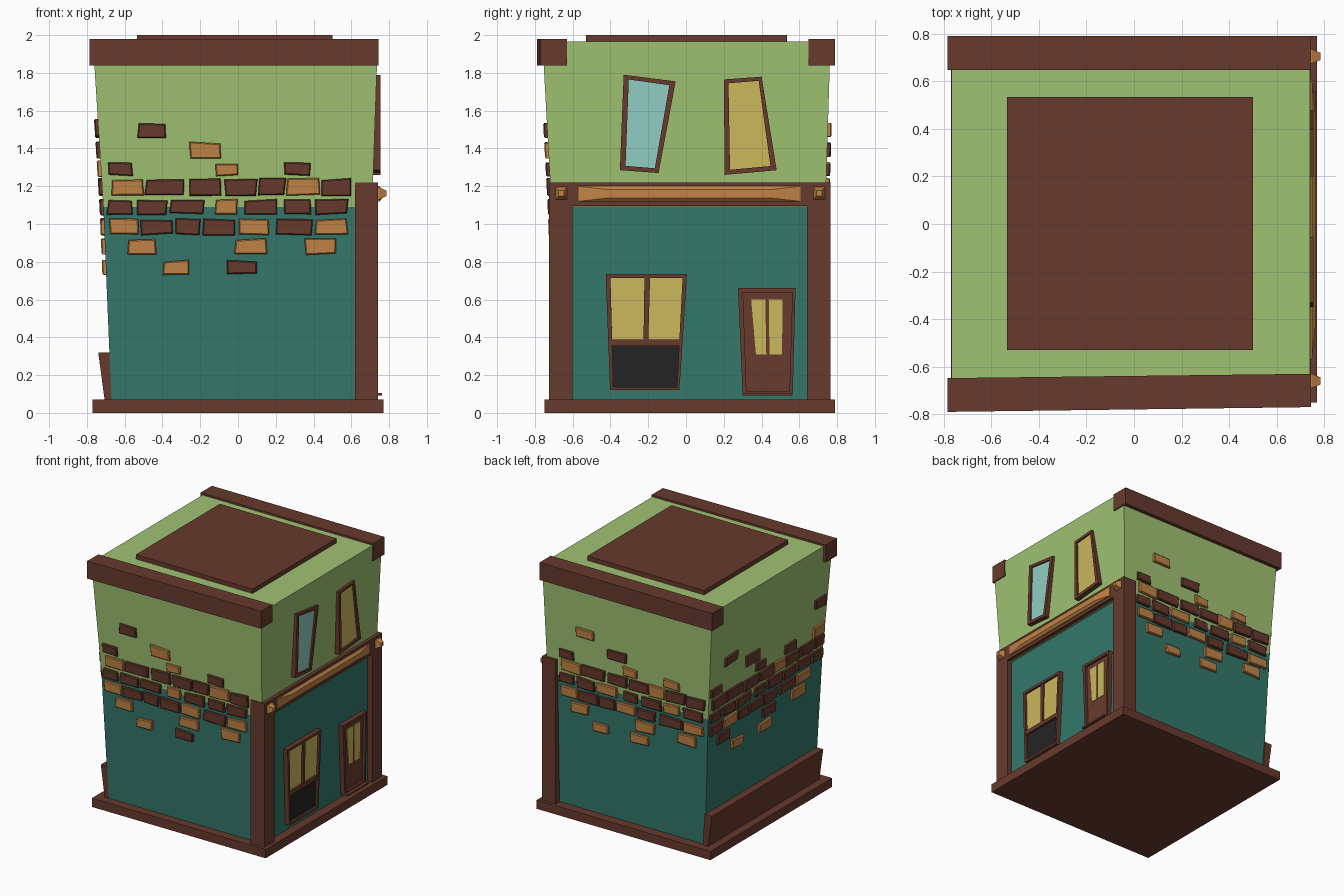
import bpy, bmesh, random
from mathutils import Vector

if "Cube" in bpy.data.objects:
    bpy.data.objects.remove(bpy.data.objects["Cube"])
random.seed(4)


def mat(name, r, g, b):
    lin = [((c / 255 + 0.055) / 1.055) ** 2.4 if c > 10 else c / 3294 for c in (r, g, b)]
    m = bpy.data.materials.new(name)
    m.diffuse_color = (*lin, 1)
    m.use_nodes = True
    m.node_tree.nodes["Principled BSDF"].inputs["Base Color"].default_value = m.diffuse_color
    return m


GREEN = mat("light_green_paint", 160, 194, 114)
TEAL = mat("teal_paint", 52, 120, 107)
BROWN = mat("brown_wood", 103, 58, 45)
ORANGE = mat("orange_brick", 194, 132, 70)
YELLOW = mat("yellow_glass", 204, 184, 93)
BLUE = mat("pale_blue_glass", 144, 206, 196)
BLACK = mat("black_panel", 36, 36, 36)


def finish(name, bm, *mats):
    bmesh.ops.recalc_face_normals(bm, faces=bm.faces)
    me = bpy.data.meshes.new(name)
    bm.to_mesh(me)
    bm.free()
    for m in mats:
        me.materials.append(m)
    ob = bpy.data.objects.new(name, me)
    bpy.context.collection.objects.link(ob)
    return ob


def loft(bm, loops, closed=False):
    """Join equal loops of points; cap the ends, or close into a ring."""
    vs = [[bm.verts.new(p) for p in lp] for lp in loops]
    n = len(vs[0])
    pairs = list(zip(vs, vs[1:])) + ([(vs[-1], vs[0])] if closed else [])
    for a, b in pairs:
        for i in range(n):
            j = (i + 1) % n
            bm.faces.new((a[i], a[j], b[j], b[i]))
    if not closed:
        bm.faces.new(vs[0])
        bm.faces.new(vs[-1])


def rect(x0, x1, y0, y1, z):
    return [(x0, y0, z), (x1, y0, z), (x1, y1, z), (x0, y1, z)]


def box(name, x0, x1, y0, y1, z0, z1, m):
    bm = bmesh.new()
    loft(bm, [rect(x0, x1, y0, y1, z0), rect(x0, x1, y0, y1, z1)])
    return finish(name, bm, m)


def at_x(pts, x):
    return [(x, y, z) for y, z in pts]


def plate(name, pts, x0, x1, m):
    bm = bmesh.new()
    loft(bm, [at_x(pts, x0), at_x(pts, x1)])
    return finish(name, bm, m)


def frame(name, outer, inner, x0, x1, m):
    bm = bmesh.new()
    loft(bm, [at_x(outer, x0), at_x(outer, x1), at_x(inner, x1), at_x(inner, x0)], True)
    return finish(name, bm, m)


def yz(y0, y1, z0, z1):
    return [(y0, z1), (y1, z1), (y1, z0), (y0, z0)]


# Wall planes widen with height: level -> (left x, front y, back y)
LEVELS = [(0.06, -0.67, -0.68, 0.715), (1.09, -0.713, -0.712, 0.738), (1.965, -0.768, -0.76, 0.765)]


def wall(side, z):
    for a, b in zip(LEVELS, LEVELS[1:]):
        if z <= b[0] or b is LEVELS[-1]:
            t = (z - a[0]) / (b[0] - a[0])
            return a[side] + t * (b[side] - a[side])


def level(i, right):
    z, lx, fy, by = LEVELS[i]
    return rect(lx, right, fy, by, z)


# Walls of the two storeys
for name, i, r0, r1, m in (("lower_walls", 0, 0.70, 0.70, TEAL), ("upper_walls", 1, 0.71, 0.74, GREEN)):
    bm = bmesh.new()
    loft(bm, [level(i, r0), level(i + 1, r1)])
    finish(name, bm, m)

# Base, roof plate and skirting plank leaning on the left wall
box("base", -0.77, 0.77, -0.75, 0.79, 0, 0.07, BROWN)
box("roof_plate", -0.535, 0.50, -0.53, 0.535, 1.96, 2.0, BROWN)
bm = bmesh.new()
prof = [(-0.66, 0.06), (-0.705, 0.06), (-0.74, 0.32), (-0.675, 0.32)]
loft(bm, [[(x, y, z) for x, z in prof] for y in (-0.68, 0.73)])
finish("left_skirting", bm, BROWN)

# Cornices, the front one slightly askew
box("back_cornice", -0.785, 0.745, 0.648, 0.79, 1.84, 1.98, BROWN)
bm = bmesh.new()
loft(bm, [[(-0.785, -0.79, z), (0.745, -0.77, z), (0.745, -0.63, z), (-0.785, -0.648, z)] for z in (1.84, 1.98)])
finish("front_cornice", bm, BROWN)

# Shopfront pillars, beam and orange trim
box("front_pillar", 0.62, 0.742, -0.725, -0.60, 0.06, 1.09, BROWN)
box("back_pillar", 0.62, 0.742, 0.64, 0.765, 0.06, 1.09, BROWN)
for name, y0, y1 in (("front_pillar_top", -0.725, -0.60), ("back_pillar_top", 0.64, 0.765)):
    box(name, 0.62, 0.742, y0, y1, 1.09, 1.22, BROWN)
box("shop_beam", 0.66, 0.742, -0.60, 0.64, 1.095, 1.22, BROWN)
for name, y0, y1, iy, z0, z1, x in (("beam_trim", -0.57, 0.605, 0.16, 1.12, 1.20, 0.765),
                                    ("front_cap", -0.69, -0.63, 0.015, 1.13, 1.195, 0.785),
                                    ("back_cap", 0.675, 0.735, 0.015, 1.13, 1.195, 0.785)):
    bm = bmesh.new()
    loft(bm, [at_x(yz(y0, y1, z0, z1), 0.735), at_x(yz(y0, y1, z0, z1), 0.748),
              at_x(yz(y0 + iy, y1 - iy, z0 + 0.018, z1 - 0.018), x)])
    finish(name, bm, ORANGE)

# Crooked upper windows
UP = [("upper_window_front", BLUE,
       [(-0.33, 1.79), (-0.055, 1.755), (-0.145, 1.27), (-0.35, 1.285)],
       [(-0.303, 1.765), (-0.088, 1.735), (-0.165, 1.295), (-0.32, 1.308)]),
      ("upper_window_back", YELLOW,
       [(0.20, 1.765), (0.40, 1.78), (0.48, 1.285), (0.205, 1.26)],
       [(0.225, 1.745), (0.385, 1.758), (0.447, 1.307), (0.233, 1.287)])]
for name, m, outer, inner in UP:
    frame(name + "_frame", outer, inner, 0.71, 0.755, BROWN)
    plate(name + "_pane", inner, 0.736, 0.742, m)

# Shop window: frame, two panes, mullion, rail and black panel
shop_in = [(-0.40, 0.715), (-0.018, 0.715), (-0.048, 0.138), (-0.385, 0.138)]
frame("shop_window_frame", [(-0.425, 0.735), (0.005, 0.735), (-0.035, 0.12), (-0.402, 0.12)],
      shop_in, 0.69, 0.737, BROWN)
plate("shop_window_glass", [(-0.40, 0.715), (-0.018, 0.715), (-0.035, 0.38), (-0.391, 0.38)], 0.713, 0.72, YELLOW)
plate("shop_window_panel", [(-0.391, 0.36), (-0.036, 0.36), (-0.048, 0.138), (-0.385, 0.138)], 0.713, 0.72, BLACK)
plate("shop_window_mullion", [(-0.22, 0.72), (-0.19, 0.72), (-0.20, 0.37), (-0.225, 0.37)], 0.70, 0.732, BROWN)
plate("shop_window_rail", yz(-0.395, -0.035, 0.355, 0.388), 0.70, 0.736, BROWN)

# Door with glazed top and sill
door_in = [(0.302, 0.638), (0.563, 0.638), (0.548, 0.115), (0.32, 0.115)]
frame("door_frame", [(0.275, 0.66), (0.58, 0.66), (0.565, 0.095), (0.30, 0.10)], door_in, 0.69, 0.737, BROWN)
plate("door_leaf", door_in, 0.70, 0.718, BROWN)
plate("door_glass_front", [(0.345, 0.60), (0.42, 0.60), (0.425, 0.31), (0.37, 0.31)], 0.716, 0.723, YELLOW)
plate("door_glass_back", [(0.438, 0.60), (0.512, 0.60), (0.508, 0.31), (0.442, 0.31)], 0.716, 0.723, YELLOW)
box("door_sill", 0.69, 0.763, 0.30, 0.56, 0.092, 0.105, BROWN)

# Brick band: row height -> (brick height, start and end along the wall)
ROWS = [(1.495, 0.07, [(-.53, -.38)]),
        (1.39, 0.08, [(-.255, -.09)]),
        (1.29, 0.065, [(-.69, -.56), (-.12, 0), (.24, .38)]),
        (1.195, 0.085, [(-.67, -.5), (-.49, -.285), (-.255, -.09), (-.07, .1), (.11, .25), (.26, .43), (.445, .6)]),
        (1.09, 0.075, [(-.69, -.56), (-.53, -.375), (-.36, -.18), (-.12, 0), (.04, .21), (.24, .38), (.41, .58)]),
        (0.985, 0.08, [(-.68, -.53), (-.52, -.35), (-.335, -.2), (-.185, -.02), (0, .16), (.2, .395), (.41, .58)]),
        (0.88, 0.08, [(-.585, -.435), (-.015, .15), (.355, .52)]),
        (0.77, 0.07, [(-.395, -.26), (-.055, .1)])]
# o = orange, b = brown, in row order
SIDES = [("front_bricks", 2, 0, "b o bob obbbbob bbbobbb obbbobo ooo ob"),
         ("back_bricks", 3, 0.09, "o b boo obbbobb bbobbob obbobbo ooo oo"),
         ("left_bricks", 1, -0.035, "b b bbb bbbbobb bbbbbbb bobbbbo bbo oo")]


def brick(bm, side, u0, u1, z, h, orange):
    j = lambda: random.uniform(-0.006, 0.006)
    corners = [(u0 + j(), z - h / 2 + j()), (u1 + j(), z - h / 2 + j()),
               (u1 + j(), z + h / 2 + j()), (u0 + j(), z + h / 2 + j())]
    out = 1 if side == 3 else -1
    c = Vector(((u0 + u1) / 2, z))
    loops = []
    for depth, inset in ((-0.02, 0), (0.014, 0), (0.02, 0.006)):
        lp = []
        for u, w in corners:
            u += inset if u < c.x else -inset
            w += inset if w < c.y else -inset
            off = wall(side, w) + out * depth
            lp.append({1: (off, -u, w), 2: (u, off, w), 3: (-u, off, w)}[side])
        loops.append(lp)
    start = len(bm.faces)
    loft(bm, loops)
    bm.faces.ensure_lookup_table()
    for f in bm.faces[start:]:
        f.material_index = int(orange)


for name, side, shift, colours in SIDES:
    bm = bmesh.new()
    for (z, h, spans), row in zip(ROWS, colours.split()):
        for (u0, u1), c in zip(spans, row):
            brick(bm, side, u0 + shift, u1 + shift, z, h, c == "o")
    if side == 1:  # extra bricks at the open corner
        for u0, z, c in ((0.57, 1.52, 0), (0.59, 1.195, 0), (0.57, 1.29, 1), (0.57, 1.09, 0)):
            brick(bm, side, u0, 0.70, z, 0.08, c)
    finish(name, bm, BROWN, ORANGE)
